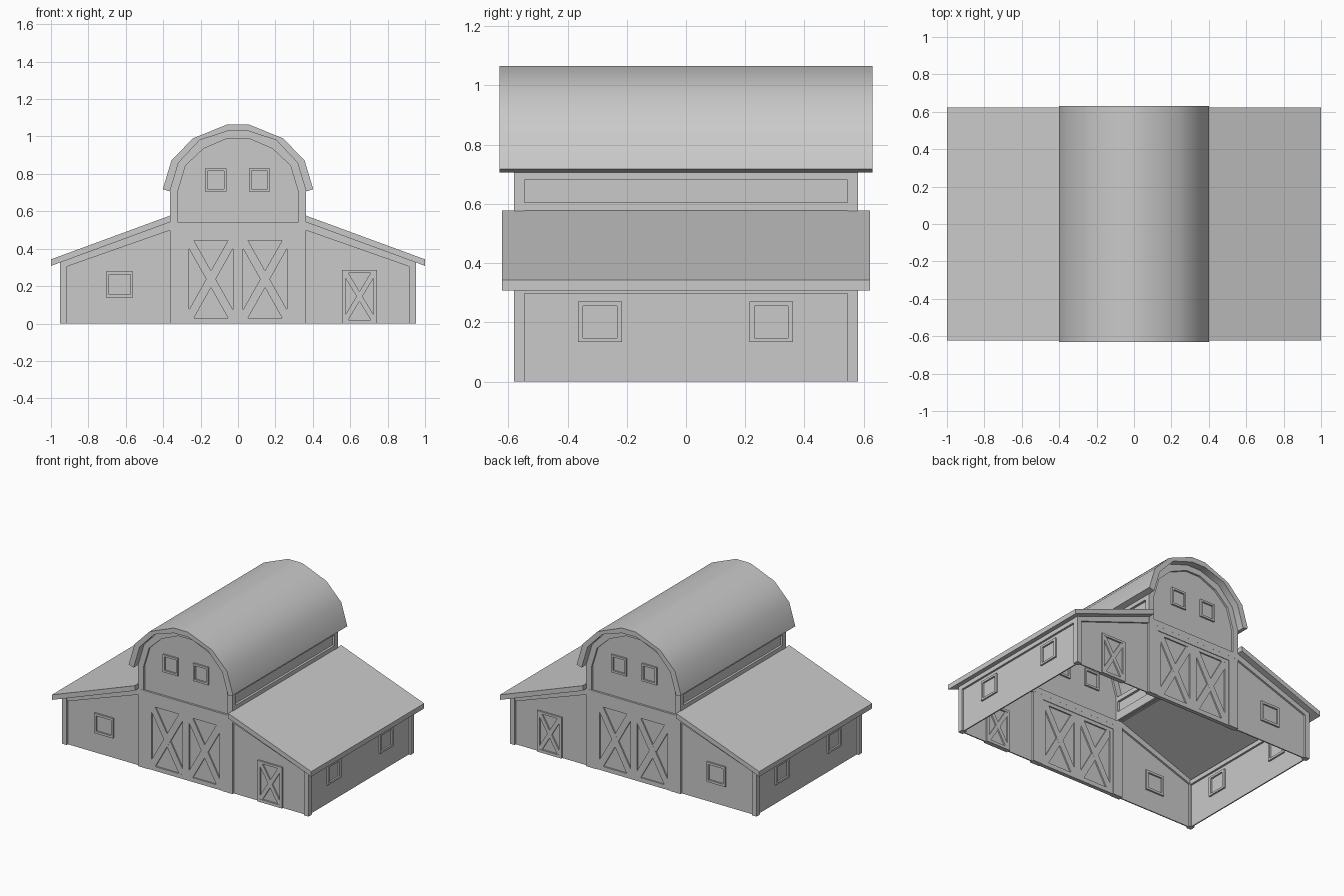
import bpy, bmesh

default = bpy.data.objects.get("Cube")
if default:
    bpy.data.objects.remove(default, do_unlink=True)

grey = bpy.data.materials.new("plain_grey")
grey.use_nodes = True
grey.diffuse_color = (0.588, 0.588, 0.588, 1)
grey.node_tree.nodes["Principled BSDF"].inputs["Base Color"].default_value = grey.diffuse_color

GABLE_Y, SIDE_X, CLERE_X = 0.5625, 0.932, 0.343   # wall centre planes
TRIM, LEAF, SHEET = 0.0175, 0.0135, 0.004         # half thicknesses


def extrude(name, polys, axis, lo, hi, smooth=False):
    """Extrude flat polygons that share corners into one solid along an axis."""
    bm = bmesh.new()
    verts = {}

    def vert(p):
        if p not in verts:
            co = (p[0], lo, p[1]) if axis == "y" else (lo, p[0], p[1])
            verts[p] = bm.verts.new(co)
        return verts[p]

    faces = [bm.faces.new([vert(p) for p in poly]) for poly in polys]
    ext = bmesh.ops.extrude_face_region(bm, geom=faces, use_keep_orig=True)
    for g in ext["geom"]:
        if isinstance(g, bmesh.types.BMVert):
            g.co["xyz".index(axis)] = hi
    bmesh.ops.recalc_face_normals(bm, faces=bm.faces)
    mesh = bpy.data.meshes.new(name)
    bm.to_mesh(mesh)
    bm.free()
    mesh.materials.append(grey)
    obj = bpy.data.objects.new(name, mesh)
    bpy.context.collection.objects.link(obj)
    if smooth:
        bpy.ops.object.select_all(action="DESELECT")
        obj.select_set(True)
        bpy.context.view_layer.objects.active = obj
        bpy.ops.object.shade_smooth_by_angle(angle=0.61)
    return obj


def plate(name, poly, axis, centre, half):
    return extrude(name, [poly], axis, centre - half, centre + half)


def rect(u0, u1, v0, v1):
    return [(u0, v0), (u1, v0), (u1, v1), (u0, v1)]


def band(outer, inner, closed=False):
    """Quads between two matching point rows."""
    n = len(outer)
    return [[outer[i], outer[(i + 1) % n], inner[(i + 1) % n], inner[i]]
            for i in range(n if closed else n - 1)]


def frame(name, outer, inner, axis, centre, half):
    extrude(name, band(rect(*outer), rect(*inner), True), axis, centre - half, centre + half)


def cross(name, u0, u1, v0, v1, a, b, centre, half):
    """Two diagonal braces clipped to a rectangle."""
    bar = [(u0, v0), (u0 + a, v0), (u1, v1 - b), (u1, v1), (u1 - a, v1), (u0, v0 + b)]
    plate(name + "_rising", bar, "y", centre, half)
    plate(name + "_falling", [(u0 + u1 - u, v) for u, v in bar], "y", centre, half - 0.0005)


def arch(right_side):
    """Mirror a half profile across x = 0."""
    return right_side + [(-x, z) for x, z in reversed(right_side)]


roof_top = arch([(0.402, 0.718), (0.356, 0.872), (0.241, 0.99), (0.055, 1.065)])
roof_under = arch([(0.364, 0.706), (0.318, 0.86), (0.205, 0.98), (0.052, 1.03)])
trim_under = arch([(0.322, 0.706), (0.28, 0.845), (0.184, 0.935), (0.055, 0.99)])

# Curved main roof
extrude("main_roof", band(roof_top, roof_under), "y", -0.63, 0.63, smooth=True)

# Wing roofs, side walls and clerestory walls
for sx, side in ((1, "left"), (-1, "right")):
    slab = [(1, 0.343), (0.36, 0.578), (0.36, 0.543), (1, 0.308)]
    extrude(side + "_wing_roof", [[(sx * x, z) for x, z in slab]], "y", -0.622, 0.622)

    x = sx * SIDE_X
    plate(side + "_side_wall", rect(-GABLE_Y, GABLE_Y, 0, 0.325), "x", x, SHEET)
    plate(side + "_eave_trim", rect(-0.56, 0.56, 0.297, 0.328), "x", x, TRIM)
    for yc in (-0.29, 0.288):
        frame(side + "_side_window", (yc - 0.074, yc + 0.074, 0.133, 0.27),
              (yc - 0.057, yc + 0.057, 0.147, 0.255), "x", x, TRIM - 0.002)

    x = sx * CLERE_X
    plate(side + "_clerestory_wall", rect(-GABLE_Y, GABLE_Y, 0.543, 0.715), "x", x, SHEET)
    plate(side + "_clerestory_sill", rect(-0.56, 0.56, 0.545, 0.605), "x", x, 0.02)
    plate(side + "_clerestory_head", rect(-0.56, 0.56, 0.68, 0.712), "x", x, 0.02)

# Matching front and back gables
for sy, end in ((-1, "front"), (1, "back")):
    y = sy * GABLE_Y

    # One wall sheet following the whole barn outline
    half = [(SIDE_X, 0), (SIDE_X, 0.33), (0.343, 0.545)] + [(0.343, 0.71)] + roof_under[1:4]
    plate(end + "_gable_wall", arch(half), "y", y, SHEET)

    # Posts and sloping trim on both wings
    for sx, side in ((1, "left"), (-1, "right")):
        tag = end + "_" + side
        plate(tag + "_corner_post", rect(*sorted((sx * 0.9145, sx * 0.9505)), 0, 0.33), "y", y, TRIM)
        plate(tag + "_inner_post", rect(*sorted((sx * 0.322, sx * 0.364)), 0, 0.706), "y", y, TRIM)
        rake = [(0.364, 0.543), (0.95, 0.328), (0.95, 0.292), (0.364, 0.498)]
        plate(tag + "_rake_trim", [(sx * u, v) for u, v in rake], "y", y, TRIM - 0.0003)

    # Cross beam and arched trim under the main roof
    plate(end + "_cross_beam", rect(-0.362, 0.362, 0.5, 0.54), "y", y, TRIM + 0.0003)
    extrude(end + "_arch_trim", band(roof_under, trim_under), "y", y - TRIM, y + TRIM)

    # Loft windows
    for xc in (-0.119, 0.115):
        frame(end + "_loft_window", (xc - 0.057, xc + 0.057, 0.706, 0.829),
              (xc - 0.044, xc + 0.044, 0.72, 0.815), "y", y, TRIM - 0.002)

    # Big double door with its surround
    jamb = [(-0.322, 0), (-0.322, 0.5), (0.322, 0.5), (0.322, 0)]
    opening = [(-0.289, 0), (-0.289, 0.468), (0.289, 0.468), (0.289, 0)]
    extrude(end + "_door_surround", band(jamb, opening), "y", y - TRIM, y + TRIM)
    for xc, leaf in ((-0.1445, "right"), (0.1445, "left")):
        hole = (xc - 0.118, xc + 0.118, 0.03, 0.444)
        name = end + "_" + leaf + "_door"
        frame(name + "_frame", (xc - 0.1445, xc + 0.1445, 0, 0.468), hole, "y", y, LEAF)
        cross(name + "_brace", *hole, 0.027, 0.043, y, LEAF)

    # Wing window and wing door
    frame(end + "_wing_window", (-0.706, -0.561, 0.139, 0.278),
          (-0.69, -0.576, 0.155, 0.262), "y", y, TRIM - 0.002)
    hole = (0.574, 0.725, 0.02, 0.27)
    frame(end + "_wing_door_frame", (0.556, 0.743, 0, 0.286), hole, "y", y, TRIM - 0.002)
    cross(end + "_wing_door_brace", *hole, 0.016, 0.027, y, LEAF)
